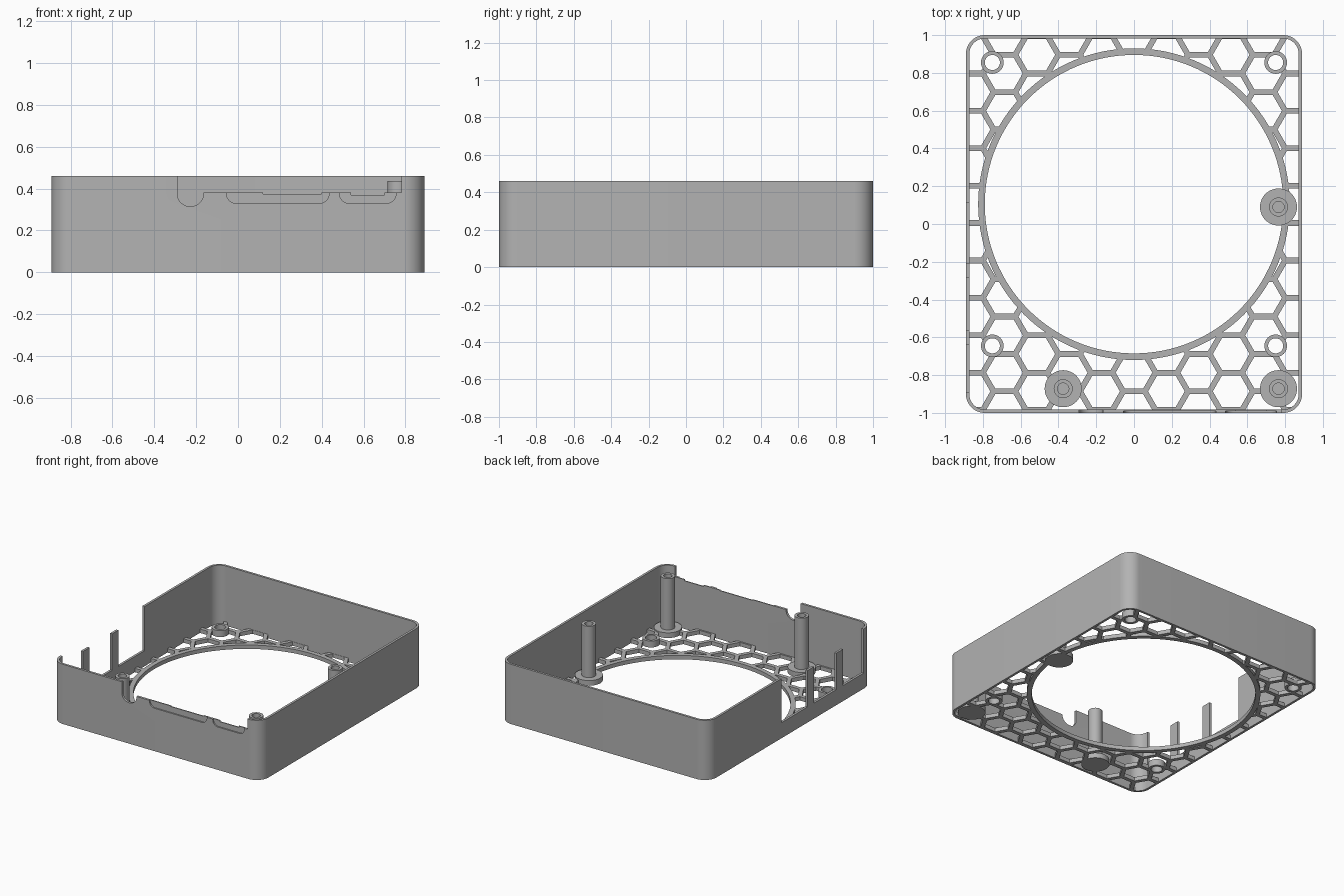
import bpy, bmesh, math
from mathutils import Matrix, Vector

old = bpy.data.objects.get("Cube")
if old:
    bpy.data.objects.remove(old)

W, D, H = 0.89, 1.0, 0.46        # half width, half depth, height
WALL, FLOOR = 0.018, 0.03
FAN_Y = 0.105

mat = bpy.data.materials.new("grey plastic")
mat.use_nodes = True
grey = (0.45, 0.45, 0.45, 1)
mat.diffuse_color = grey
mat.node_tree.nodes["Principled BSDF"].inputs["Base Color"].default_value = grey


def finish(bm, name):
    bmesh.ops.recalc_face_normals(bm, faces=bm.faces)
    me = bpy.data.meshes.new(name)
    bm.to_mesh(me)
    bm.free()
    ob = bpy.data.objects.new(name, me)
    bpy.context.collection.objects.link(ob)
    me.materials.append(mat)
    return ob


def add_prism(bm, outline, z0, z1):
    face = bm.faces.new([bm.verts.new((x, y, z0)) for x, y in outline])
    ext = bmesh.ops.extrude_face_region(bm, geom=[face])["geom"]
    top = [v for v in ext if isinstance(v, bmesh.types.BMVert)]
    bmesh.ops.translate(bm, verts=top, vec=(0, 0, z1 - z0))


def prism(name, outlines, z0, z1):
    bm = bmesh.new()
    for outline in outlines:
        add_prism(bm, outline, z0, z1)
    return finish(bm, name)


def rounded(cx, cy, hw, hd, r, n=12):
    pts = []
    for q, (sx, sy) in enumerate([(1, 1), (-1, 1), (-1, -1), (1, -1)]):
        for k in range(n + 1):
            a = (q + k / n) * math.pi / 2
            pts.append((cx + sx * (hw - r) + r * math.cos(a),
                        cy + sy * (hd - r) + r * math.sin(a)))
    return pts


def circle(cx, cy, r, n, start=0.0):
    return [(cx + r * math.cos(start + math.tau * k / n),
             cy + r * math.sin(start + math.tau * k / n)) for k in range(n)]


def box(x0, x1, y0, y1, z0, z1):
    return prism("cutter", [[(x0, y0), (x1, y0), (x1, y1), (x0, y1)]], z0, z1)


def front_cut(outline, y0, y1):
    """Prism whose outline lies in the x-z plane."""
    ob = prism("cutter", [outline], -y1, -y0)
    ob.data.transform(Matrix.Rotation(math.pi / 2, 4, 'X'))
    return ob


def carve(ob, cutters):
    for c in cutters:
        c.hide_render = True
        m = ob.modifiers.new("cut", 'BOOLEAN')
        m.operation, m.solver, m.object = 'DIFFERENCE', 'EXACT', c
    bpy.context.view_layer.update()
    dg = bpy.context.evaluated_depsgraph_get()
    me = bpy.data.meshes.new_from_object(ob.evaluated_get(dg))
    ob.modifiers.clear()
    ob.data = me
    for c in cutters:
        bpy.data.objects.remove(c)


def lathe(name, profile, x, y, steps=48, closed=False):
    bm = bmesh.new()
    vs = [bm.verts.new((r, 0, z)) for r, z in profile]
    pairs = list(zip(vs, vs[1:])) + ([(vs[-1], vs[0])] if closed else [])
    edges = [bm.edges.new(p) for p in pairs]
    bmesh.ops.spin(bm, geom=vs + edges, cent=(0, 0, 0), axis=(0, 0, 1),
                   angle=math.tau, steps=steps)
    bmesh.ops.remove_doubles(bm, verts=bm.verts, dist=1e-4)
    bmesh.ops.translate(bm, verts=bm.verts, vec=Vector((x, y, 0)))
    return finish(bm, name)


def ring(name, r0, r1, h, x, y, steps):
    return lathe(name, [(r0, 0), (r1, 0), (r1, h), (r0, h)], x, y, steps, True)


# Outer wall with port openings
wall = prism("outer_wall", [rounded(0, 0, W, D, 0.1)], 0, H)
cuts = [prism("cutter", [rounded(0, 0, W - WALL, D - WALL, 0.1 - WALL)], -0.1, H + 0.1)]
# side ports, with lower ribs left standing between them
cuts.append(box(-1, -0.8, -0.89, 0.11, 0.40, 0.6))
for y0, y1 in [(-0.89, -0.64), (-0.56, -0.285), (-0.21, 0.11)]:
    cuts.append(box(-1, -0.8, y0, y1, 0.12, 0.5))
# front board opening, button notch and shallow dip
cuts.append(box(-0.29, 0.78, -1.1, -0.95, 0.38, 0.6))
cuts.append(front_cut(rounded(-0.2275, 0.415, 0.0625, 0.1, 0.06), -1.1, -0.95))
cuts.append(box(0.54, 0.70, -1.1, -0.95, 0.37, 0.5))
cuts.append(box(0.12, 0.40, -1.1, -0.95, 0.375, 0.5))
# recesses on the outside for plugs
for x0, x1 in [(-0.055, 0.435), (0.485, 0.755)]:
    cuts.append(front_cut(rounded((x0 + x1) / 2, 0.40, (x1 - x0) / 2, 0.07, 0.045),
                          -1.1, -0.99))
carve(wall, cuts)

# Honeycomb floor
floor = prism("honeycomb_floor",
              [rounded(0, 0, W - WALL + 0.004, D - WALL + 0.004, 0.085)], 0, FLOOR)
PITCH, HEX_R = 0.198, 0.097
cells = []
for i in range(-5, 6):
    for j in range(-6, 7):
        x = i * PITCH * math.sqrt(3) / 2
        y = 0.005 + (j + 0.5 * (i % 2)) * PITCH
        if math.hypot(x, y - FAN_Y) > 0.65:
            cells.append(circle(x, y, HEX_R, 6))
bosses = [(sx * 0.75, FAN_Y + sy * 0.75) for sx in (-1, 1) for sy in (-1, 1)]
carve(floor, [prism("cutter", cells, -0.1, 0.1),
              prism("cutter", [circle(0, FAN_Y, 0.81, 128)], -0.1, 0.1),
              prism("cutter", [circle(x, y, 0.05, 32) for x, y in bosses], -0.1, 0.1)])

# Fan opening rim and screw bosses
rim = ring("fan_rim", 0.79, 0.825, FLOOR, 0, FAN_Y, 128)
parts = [wall, floor, rim]
for n, (x, y) in enumerate(bosses):
    parts.append(ring(f"screw_boss_{n + 1}", 0.04, 0.06, 0.05, x, y, 32))

# Board standoffs with wide feet and blind screw holes
post = [(0, 0), (0.098, 0), (0.098, 0.04), (0.05, 0.04), (0.05, 0.435),
        (0.03, 0.435), (0.03, 0.1), (0, 0.1)]
for n, (x, y) in enumerate([(0.765, 0.09), (0.765, -0.872), (-0.375, -0.872)]):
    parts.append(lathe(f"standoff_{n + 1}", post, x, y))

# Smooth shading with sharp edges kept
bpy.ops.object.select_all(action='DESELECT')
for ob in parts:
    ob.select_set(True)
bpy.context.view_layer.objects.active = wall
bpy.ops.object.shade_smooth_by_angle(angle=math.radians(30))
